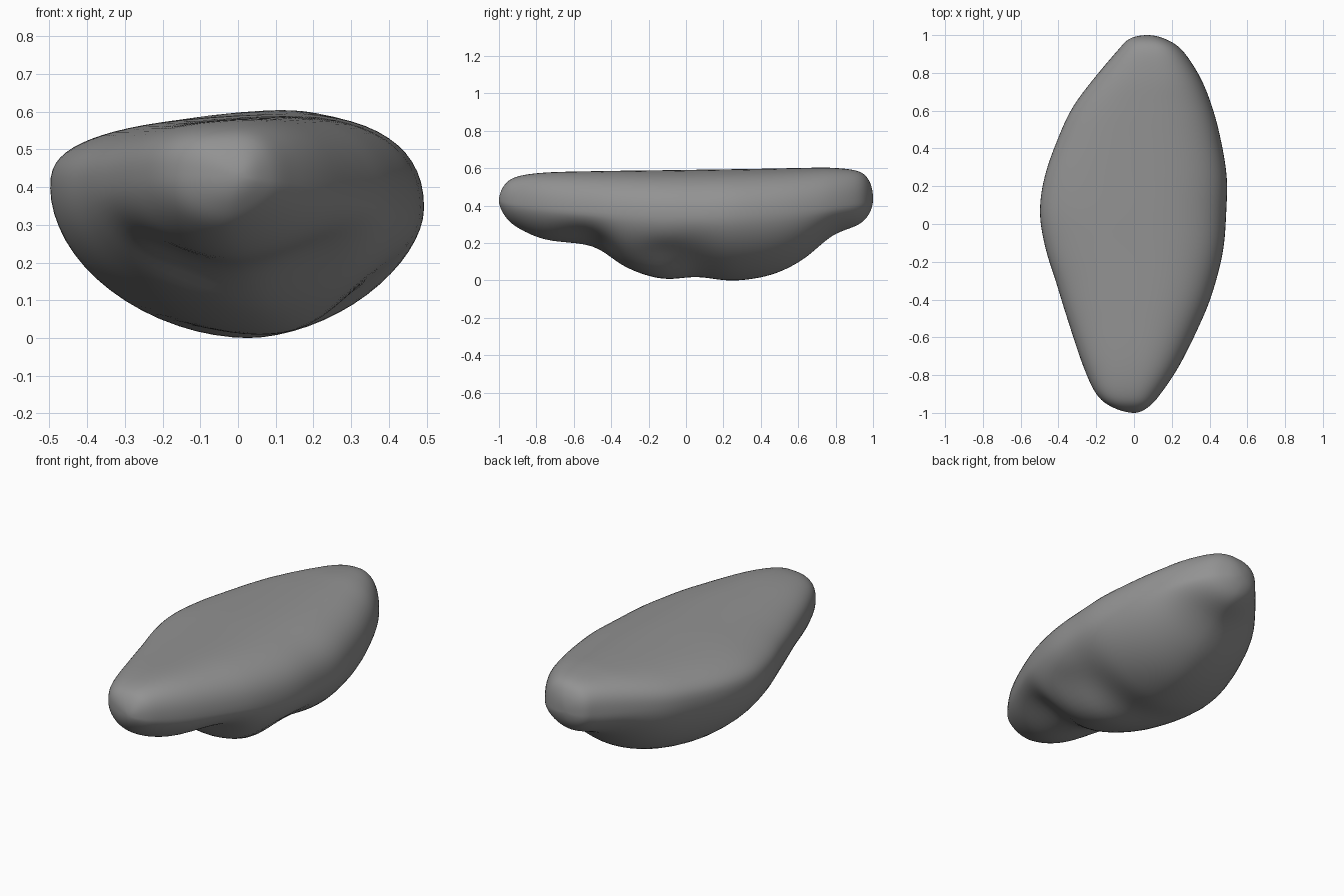
import bpy
import bmesh
import math
from mathutils import Vector

default_cube = bpy.data.objects.get("Cube")
if default_cube:
    bpy.data.objects.remove(default_cube, do_unlink=True)

SEGMENTS = 64
STEPS = 6

# Cross-sections along the rock: y, right edge, left edge, top, bottom, keel shift
stations = [
    (-1, 0, 0, .43, .43, 0),
    (-.97, -.115, .075, .515, .35, 0),
    (-.9, -.2, .14, .56, .285, 0),
    (-.75, -.27, .24, .58, .22, 0),
    (-.5, -.355, .365, .585, .18, 0),
    (-.32, -.41, .43, .587, .07, .06),
    (-.13, -.47, .475, .589, .01, .08),
    (.06, -.5, .49, .592, .02, .01),
    (.25, -.475, .493, .594, 0, .02),
    (.45, -.405, .46, .597, .03, .03),
    (.62, -.325, .415, .6, .11, .03),
    (.78, -.205, .35, .6, .24, 0),
    (.92, -.085, .255, .582, .3, 0),
    (.98, -.025, .165, .53, .36, 0),
    (1, .07, .07, .44, .44, 0),
]

# Hollows worn into the belly: x, y, depth
hollows = [(.37, -.12, .08), (.22, -.5, .03), (-.18, -.48, .03)]


def mirrored(s):
    """Station past a tip, with its sides swapped, so the tip closes round."""
    return (s[0], s[2], s[1], s[4], s[3], s[5])


def spline(a, b, c, d, t):
    """Smooth curve through b and c, applied to each station value."""
    return [q + t / 2 * (r - p + t * (2 * p - 5 * q + 4 * r - s
            + t * (3 * (q - r) + s - p)))
            for p, q, r, s in zip(a, b, c, d)]


def power(value, exponent):
    return math.copysign(abs(value) ** exponent, value)


def section(values):
    """Flat-topped ring of points with a tapering belly."""
    y, right, left, top, bottom, keel = values
    waist = .37 + .06 * y * y
    middle, half = (left + right) / 2, (left - right) / 2
    ring = []
    for i in range(SEGMENTS):
        angle = math.tau * i / SEGMENTS
        c, s = math.cos(angle), math.sin(angle)
        if s > 0:
            e = 2 / (2.4 if c > 0 else 2.8)
        else:
            e = 2 / (1.75 if c > 0 else 1.9)
        x = middle + half * power(c, e)
        rise = abs(s) ** e
        z = waist - .06 * half * c
        if s > 0:
            z += (top + .06 * x - z) * rise
        else:
            z += (bottom - z) * rise
            x += keel * rise * rise
            for hx, hy, depth in hollows:
                spread = ((x - hx) / .12) ** 2 + ((y - hy) / .15) ** 2
                z += depth * rise * math.exp(-spread)
        ring.append(Vector((x, y, z)))
    return ring


# Loft the rock body through the sections
path = [mirrored(stations[1])] + stations + [mirrored(stations[-2])]
bm = bmesh.new()
rings = []
for k in range(len(stations) - 1):
    for step in range(STEPS):
        if k + step:
            values = spline(*path[k:k + 4], step / STEPS)
            rings.append([bm.verts.new(p) for p in section(values)])
for lower, upper in zip(rings, rings[1:]):
    for i in range(SEGMENTS):
        j = (i + 1) % SEGMENTS
        bm.faces.new((lower[i], lower[j], upper[j], upper[i]))
for ring, tip in ((rings[0], stations[0]), (rings[-1], stations[-1])):
    point = bm.verts.new((tip[1], tip[0], tip[3]))
    for i in range(SEGMENTS):
        bm.faces.new((ring[i], ring[(i + 1) % SEGMENTS], point))

# Weather the surface so ridges are soft
for _ in range(4):
    bmesh.ops.smooth_vert(bm, verts=bm.verts, factor=.4,
                          use_axis_x=True, use_axis_y=False, use_axis_z=True)
bmesh.ops.recalc_face_normals(bm, faces=bm.faces)

# Rest on the ground
base = min(v.co.z for v in bm.verts)
bmesh.ops.translate(bm, verts=bm.verts, vec=(0, 0, -base))

mesh = bpy.data.meshes.new("rock")
bm.to_mesh(mesh)
bm.free()
mesh.shade_smooth()
rock = bpy.data.objects.new("rock", mesh)
bpy.context.collection.objects.link(rock)

# Grey stone
stone = bpy.data.materials.new("grey_stone")
stone.use_nodes = True
colour = (.29, .29, .29, 1)
stone.diffuse_color = colour
stone.node_tree.nodes["Principled BSDF"].inputs["Base Color"].default_value = colour
mesh.materials.append(stone)
